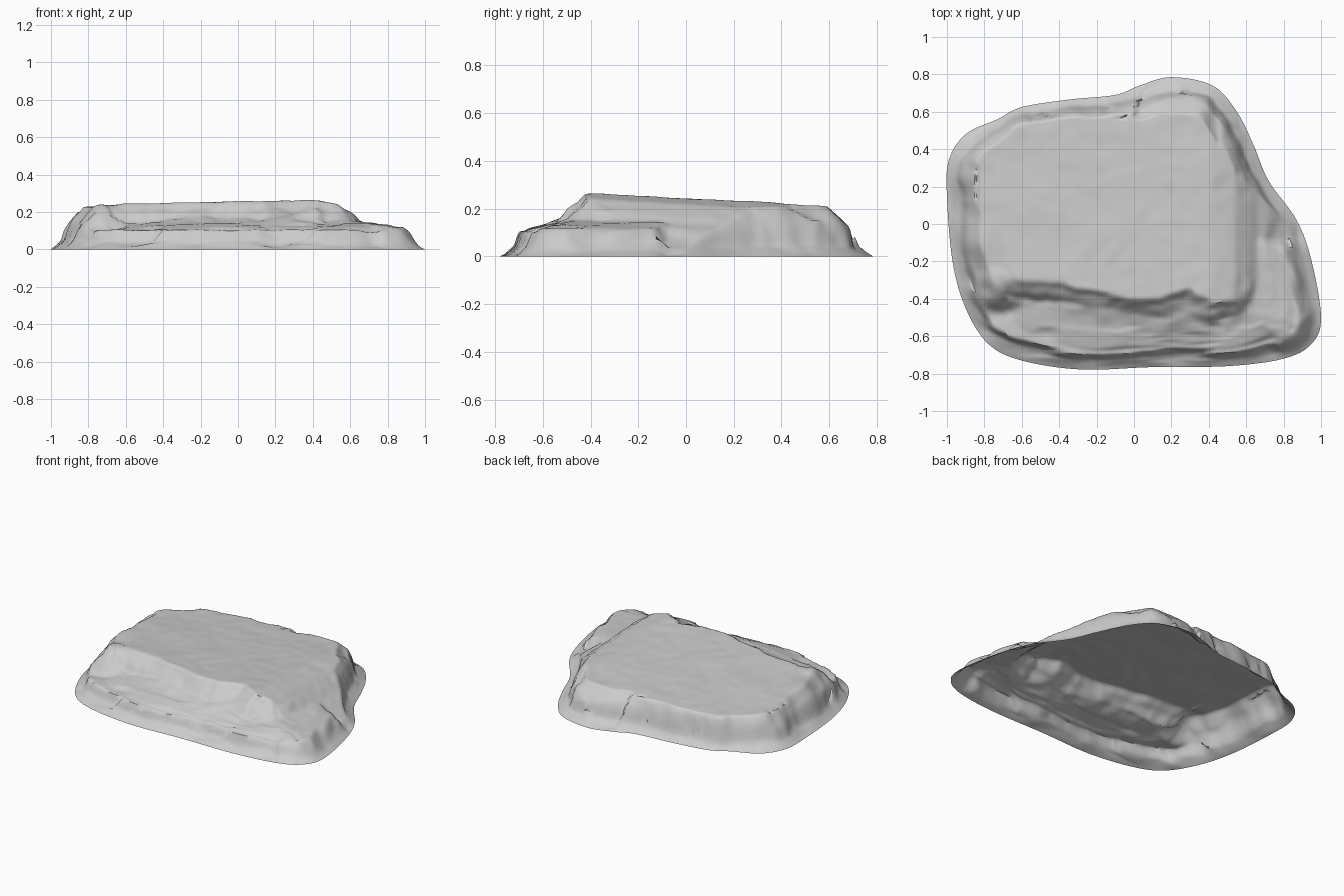
import bpy, bmesh, math
from mathutils import Vector, noise

if "Cube" in bpy.data.objects:
    bpy.data.objects.remove(bpy.data.objects["Cube"])

# Ground outline and upper-slab outline (seen from above, counter-clockwise)
BASE = [(1.0, -.5), (.95, -.2), (.87, .02), (.72, .23), (.64, .42), (.55, .6), (.42, .74),
        (.2, .785), (.03, .74), (-.1, .69), (-.35, .665), (-.6, .625), (-.73, .56), (-.9, .48),
        (-.99, .34), (-1.0, .15), (-.97, -.2), (-.9, -.45), (-.78, -.64), (-.6, -.73),
        (-.28, -.778), (.1, -.765), (.5, -.76), (.8, -.72), (.95, -.64)]
TOP = [(.56, -.43), (.63, -.2), (.64, 0), (.62, .25), (.57, .42), (.5, .58), (.4, .72),
       (.2, .76), (.1, .7), (-.1, .65), (-.4, .62), (-.7, .55), (-.87, .45), (-.93, .28),
       (-.92, 0), (-.86, -.3), (-.72, -.37), (-.6, -.34), (-.4, -.36), (-.1, -.42),
       (.15, -.44), (.29, -.38), (.42, -.47)]


def smooth_loop(pts, steps):
    """Catmull-Rom resampling of a closed loop."""
    out, n = [], len(pts)
    for i in range(n):
        a, b, c, d = (Vector(pts[(i + k) % n]) for k in (-1, 0, 1, 2))
        for s in range(steps):
            t = s / steps
            out.append(.5 * (2 * b + (c - a) * t + (2 * a - 5 * b + 4 * c - d) * t * t
                             + (3 * b - a - 3 * c + d) * t ** 3))
    return out


def inside_distance(p, poly):
    """Signed distance to a polygon, positive inside."""
    best, inside = 9, False
    for i, b in enumerate(poly):
        a = poly[i - 1]
        e = b - a
        t = max(0, min(1, (p - a).dot(e) / e.length_squared))
        best = min(best, (a + e * t - p).length_squared)
        if (a.y > p.y) != (b.y > p.y) and p.x < a.x + (p.y - a.y) / e.y * e.x:
            inside = not inside
    return math.sqrt(best) * (1 if inside else -1)


def clamp(v, lo=0, hi=1):
    return max(lo, min(hi, v))


def profile(d, pts):
    """Piecewise linear cross-section of a cliff."""
    for (d0, z0), (d1, z1) in zip(pts, pts[1:]):
        if d <= d1:
            return z0 + (z1 - z0) * max(0, (d - d0) / (d1 - d0))
    return pts[-1][1]


LOWER = [(0, 0), (.04, .02), (.075, .07), (.115, .112), (.2, .143), (.33, .18), (.5, .19)]
UPPER = [(-.11, .1), (-.055, .175), (-.02, .205), (.0, .22), (.03, .25), (.07, .3)]
FLANK = [(0, 0), (.03, .018), (.06, .045), (.078, .1), (.1, .15), (.135, .187), (.18, .24),
         (.22, .3)]
base_poly = smooth_loop(BASE, 3)
top_poly = [Vector(p) for p in TOP]


def height(p, d):
    fade = min(1, d / .07)
    rough = noise.noise((p.x * 5, p.y * 5, 1)) + .6 * noise.noise((p.x * 13, p.y * 13, 4))
    warp = rough * .5
    chip = noise.cell((p.x * 7 + warp, p.y * 7 + warp, 2)) * .016 - .008
    # lower ledge, thinning to the left and right
    low = profile(d + .025 * rough * fade + chip * fade, LOWER)
    low *= clamp(.62 + .5 * (p.x + .9), .55, 1)
    if p.x > .5:
        low = min(low, .175 - .15 * (p.x - .5))
    # upper slab, sloping to the back and breaking down on the right
    s = inside_distance(p, top_poly) + .018 * rough + chip
    plane = .236 + .017 * p.x - .052 * p.y
    right = .267 - .2 * max(0, p.x - .4) - .45 * max(0, p.x - .54) - .052 * (p.y + .4)
    # outer flank: steep along the straight back edge, shallow at the back tip
    steep = 1 + .6 * clamp((p.y - .25) * 5) * clamp((.05 - p.x) * 5) * clamp((p.x + .85) * 5)
    flank = profile((d + (.02 * rough + chip) * fade) * steep, FLANK)
    tip = .06 + (.753 - p.y) * .92
    high = min(profile(s, UPPER), plane, right, flank, tip)
    # small broken step on the left edge
    if p.x < -.68 and -.25 < p.y < .04:
        high = min(high, .225)
    z = max(high, min(low, flank, right, tip) if p.y > -.1 else low)
    if p.x < -.6:
        z = min(z, max(high, low * .95), plane)
    # layered strata and surface undulation
    z += .005 * math.sin(z * 75 + 3 * rough) * fade * clamp((.06 - s) * 20)
    return max(0, z + .005 * rough * fade)


# Rock slab: rings shrinking from the ground outline, open underneath
rim = smooth_loop(BASE, 8)
n = len(rim)
rings = [1 - .32 * i / 28 for i in range(28)] + [.68 - .4 * i / 24 for i in range(24)] \
    + [.28 - .28 * i / 7 for i in range(7)]
bm = bmesh.new()
grid = []
for k, f in enumerate(rings):
    row = []
    for q in rim:
        p = q * f
        z = height(p, max(0, inside_distance(p, base_poly))) if k else 0
        row.append(bm.verts.new((p.x, p.y, z)))
    grid.append(row)
for r0, r1 in zip(grid, grid[1:]):
    for i in range(n):
        bm.faces.new((r0[i - 1], r0[i], r1[i], r1[i - 1]))
centre = bm.verts.new((0, 0, height(Vector((0, 0)), .7)))
for i in range(n):
    bm.faces.new((grid[-1][i - 1], grid[-1][i], centre))
inner = [v for row in grid[1:] for v in row]
bmesh.ops.smooth_vert(bm, verts=inner, factor=.35, use_axis_z=True)

mesh = bpy.data.meshes.new("rock_slab")
bm.to_mesh(mesh)
bm.free()
rock = bpy.data.objects.new("rock_slab", mesh)
bpy.context.collection.objects.link(rock)
bpy.context.view_layer.objects.active = rock
rock.select_set(True)
bpy.ops.object.shade_smooth_by_angle(angle=math.radians(50))
